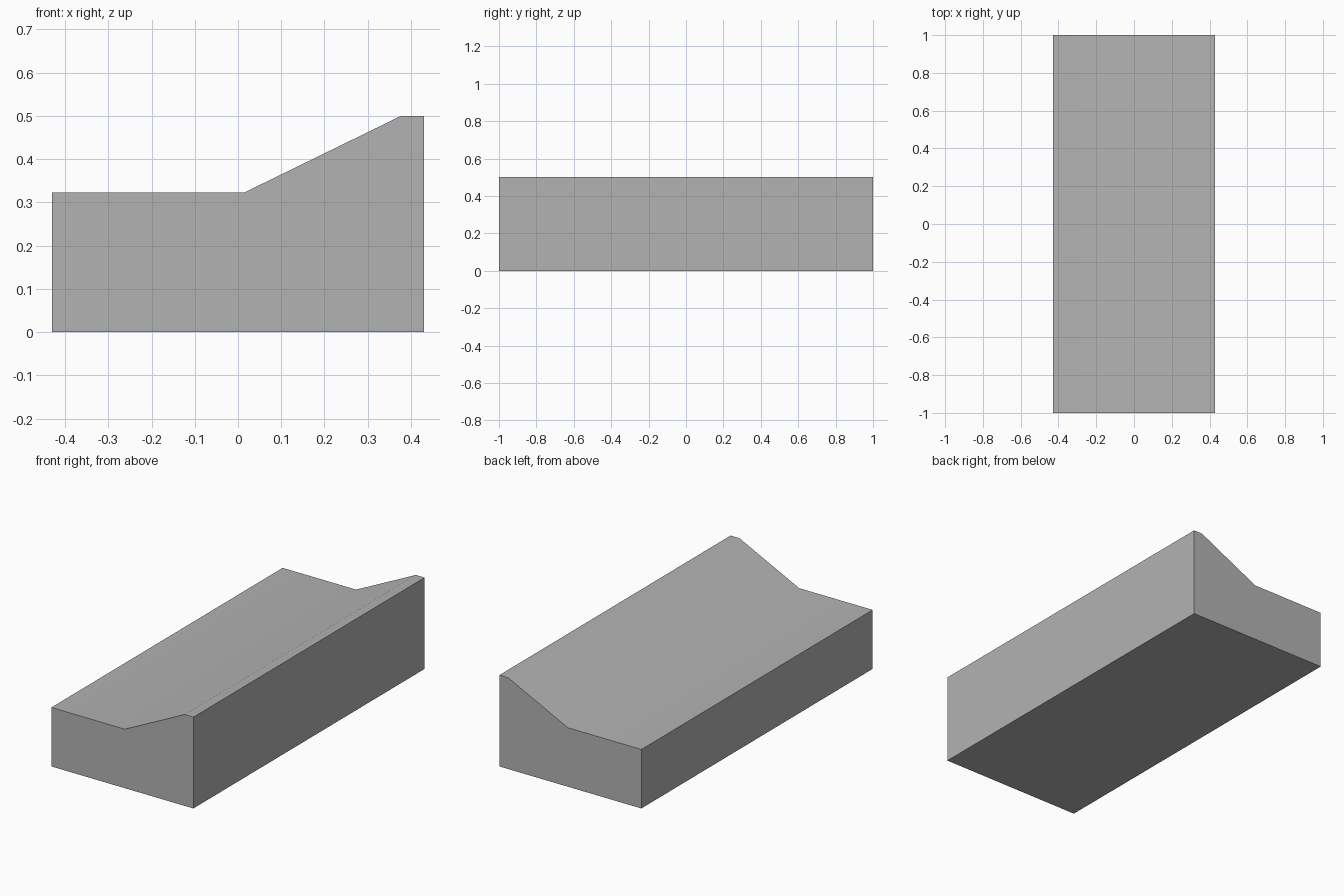
import bpy
import bmesh
import math

cube = bpy.data.objects.get("Cube")
if cube:
    bpy.data.objects.remove(cube, do_unlink=True)

# Plain grey material
grey = bpy.data.materials.new("plain_grey")
grey.use_nodes = True
colour = (0.45, 0.45, 0.45, 1)
grey.diffuse_color = colour
grey.node_tree.nodes["Principled BSDF"].inputs["Base Color"].default_value = colour

# Cross-section of the block: low flat top, slope, narrow raised ledge
half_width, half_length = 0.43, 1.0
profile = [(-half_width, 0), (half_width, 0), (half_width, 0.5),
           (0.377, 0.5), (0.015, 0.323), (-half_width, 0.323)]

# Extrude the section from front to back
bm = bmesh.new()
front = bm.faces.new([bm.verts.new((x, -half_length, z)) for x, z in profile])
result = bmesh.ops.extrude_face_region(bm, geom=[front], use_keep_orig=True)
moved = [v for v in result["geom"] if isinstance(v, bmesh.types.BMVert)]
bmesh.ops.translate(bm, vec=(0, 2 * half_length, 0), verts=moved)
bmesh.ops.recalc_face_normals(bm, faces=bm.faces)

mesh = bpy.data.meshes.new("sloped_block")
bm.to_mesh(mesh)
bm.free()
mesh.materials.append(grey)
block = bpy.data.objects.new("sloped_block", mesh)
bpy.context.collection.objects.link(block)

# Soft shading over the top bends, sharp outer edges
bpy.ops.object.select_all(action='DESELECT')
block.select_set(True)
bpy.context.view_layer.objects.active = block
bpy.ops.object.shade_smooth_by_angle(angle=math.radians(30))
